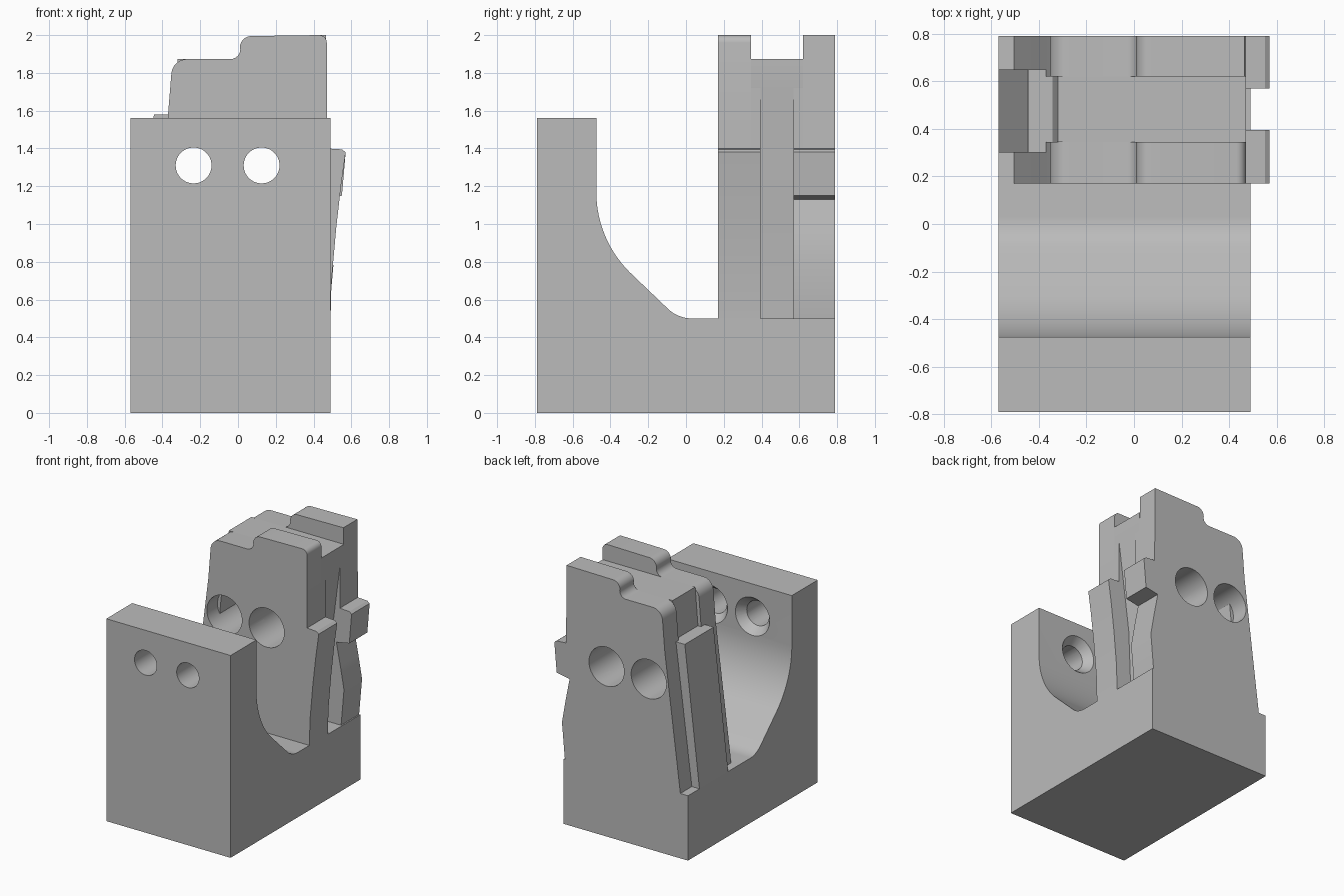
import bpy, bmesh
from math import pi, sin, cos
from mathutils import Matrix

if "Cube" in bpy.data.objects:
    bpy.data.objects.remove(bpy.data.objects["Cube"], do_unlink=True)

grey = bpy.data.materials.new("plain_grey")
grey.use_nodes = True
grey.diffuse_color = (0.5, 0.5, 0.5, 1)
grey.node_tree.nodes["Principled BSDF"].inputs["Base Color"].default_value = (0.5, 0.5, 0.5, 1)


def finish(name, bm):
    bmesh.ops.recalc_face_normals(bm, faces=bm.faces[:])
    mesh = bpy.data.meshes.new(name)
    bm.to_mesh(mesh)
    bm.free()
    mesh.materials.append(grey)
    obj = bpy.data.objects.new(name, mesh)
    bpy.context.collection.objects.link(obj)
    return obj


def extrude(name, profile, axis, start, end):
    """Extrude a closed 2D profile (horizontal, z) along x or y."""
    bm = bmesh.new()
    verts = [bm.verts.new((start, a, z) if axis == "x" else (a, start, z)) for a, z in profile]
    face = bm.faces.new(verts)
    out = bmesh.ops.extrude_face_region(bm, geom=[face])
    moved = [v for v in out["geom"] if isinstance(v, bmesh.types.BMVert)]
    shift = end - start
    bmesh.ops.translate(bm, verts=moved, vec=(shift, 0, 0) if axis == "x" else (0, shift, 0))
    return finish(name, bm)


def arc(cx, cz, r, a0, a1, n=8):
    steps = [(a0 + (a1 - a0) * i / n) * pi / 180 for i in range(n + 1)]
    return [(cx + r * cos(a), cz + r * sin(a)) for a in steps]


def select_only(obj):
    bpy.ops.object.select_all(action="DESELECT")
    obj.select_set(True)
    bpy.context.view_layer.objects.active = obj


HOLE_X, HOLE_Z = (-0.235, 0.125), 1.31


def drill(obj, y0, y1, r0, r1):
    """Cut the pair of holes, with radius r0 at y0 and r1 at y1."""
    for x in HOLE_X:
        bm = bmesh.new()
        bmesh.ops.create_cone(bm, cap_ends=True, segments=48, radius1=r1, radius2=r0, depth=y1 - y0)
        bmesh.ops.transform(bm, verts=bm.verts[:], matrix=Matrix.Translation((x, (y0 + y1) / 2, HOLE_Z))
                            @ Matrix.Rotation(pi / 2, 4, "X"))
        cutter = finish("hole_cutter", bm)
        cutter.hide_render = True
        mod = obj.modifiers.new("hole", "BOOLEAN")
        mod.operation, mod.solver, mod.object = "DIFFERENCE", "EXACT", cutter
        select_only(obj)
        bpy.ops.object.modifier_apply(modifier=mod.name)
        bpy.data.objects.remove(cutter, do_unlink=True)


# L-shaped base with a curved inner corner
base_profile = [(-0.79, 0), (0.79, 0), (0.79, 0.5)]
base_profile += arc(0.03, 0.68, 0.18, 270, 225, 6)
base_profile += arc(0.125, 1.17, 0.6, 225, 180, 14)
base_profile += [(-0.475, 1.56), (-0.79, 1.56)]
base = extrude("base", base_profile, "x", -0.57, 0.49)
drill(base, -0.9, -0.4, 0.095, 0.095)
drill(base, -0.54, -0.47, 0.095, 0.15)

# Right-hand edges of the two jaws, listed upwards
front_edge = [(0.49, 0.5), (0.495, 0.7), (0.52, 0.98), (0.545, 1.2),
              (0.57, 1.38), (0.55, 1.395), (0.47, 1.4)]
back_edge = [(0.48, 0.5), (0.505, 0.78), (0.475, 0.95), (0.44, 1.13), (0.55, 1.15),
             (0.57, 1.38), (0.55, 1.395), (0.47, 1.4)]

# Stepped, rounded top and tapering left edge shared by both plates
plate_top = [(0.08, 1.995)] + arc(0.07, 1.935, 0.06, 90, 180, 6)
plate_top += arc(-0.04, 1.925, 0.052, 0, -90, 6)
plate_top += arc(-0.27, 1.79, 0.083, 90, 175, 8)
plate_top += [(-0.372, 1.56), (-0.505, 0.5)]

front_plate = extrude("front_plate", front_edge + arc(0.43, 1.96, 0.04, 0, 90, 6) + plate_top,
                      "y", 0.17, 0.345)
back_plate = extrude("back_plate", back_edge + [(0.465, 2.0)] + plate_top, "y", 0.62, 0.79)

# Lower core between the plates, with a sloping slot on one edge
core = extrude("core", [(-0.46, 0.5), (0.36, 0.5), (0.38, 1.02), (0.47, 1.72),
                        (0.47, 1.873), (-0.32, 1.873), (-0.345, 1.56)], "y", 0.345, 0.62)
for part in (front_plate, core, back_plate):
    drill(part, 0, 1, 0.15, 0.15)

# Jaw sides that narrow the slot
cheek_end = [(0.47, 1.72), (0.3, 1.72), (0.3, 0.5)]
front_cheek = extrude("front_cheek", front_edge + cheek_end, "y", 0.345, 0.395)
back_cheek = extrude("back_cheek", back_edge + cheek_end, "y", 0.57, 0.62)

# Guide rib on the opposite edge
rib = extrude("guide_rib", [(-0.57, 0.5), (-0.445, 1.58), (-0.33, 1.58), (-0.34, 1.5),
                            (-0.44, 0.5)], "y", 0.30, 0.65)

for obj in (base, front_plate, back_plate, core, front_cheek, back_cheek, rib):
    select_only(obj)
    bpy.ops.object.shade_smooth_by_angle(angle=0.5)
